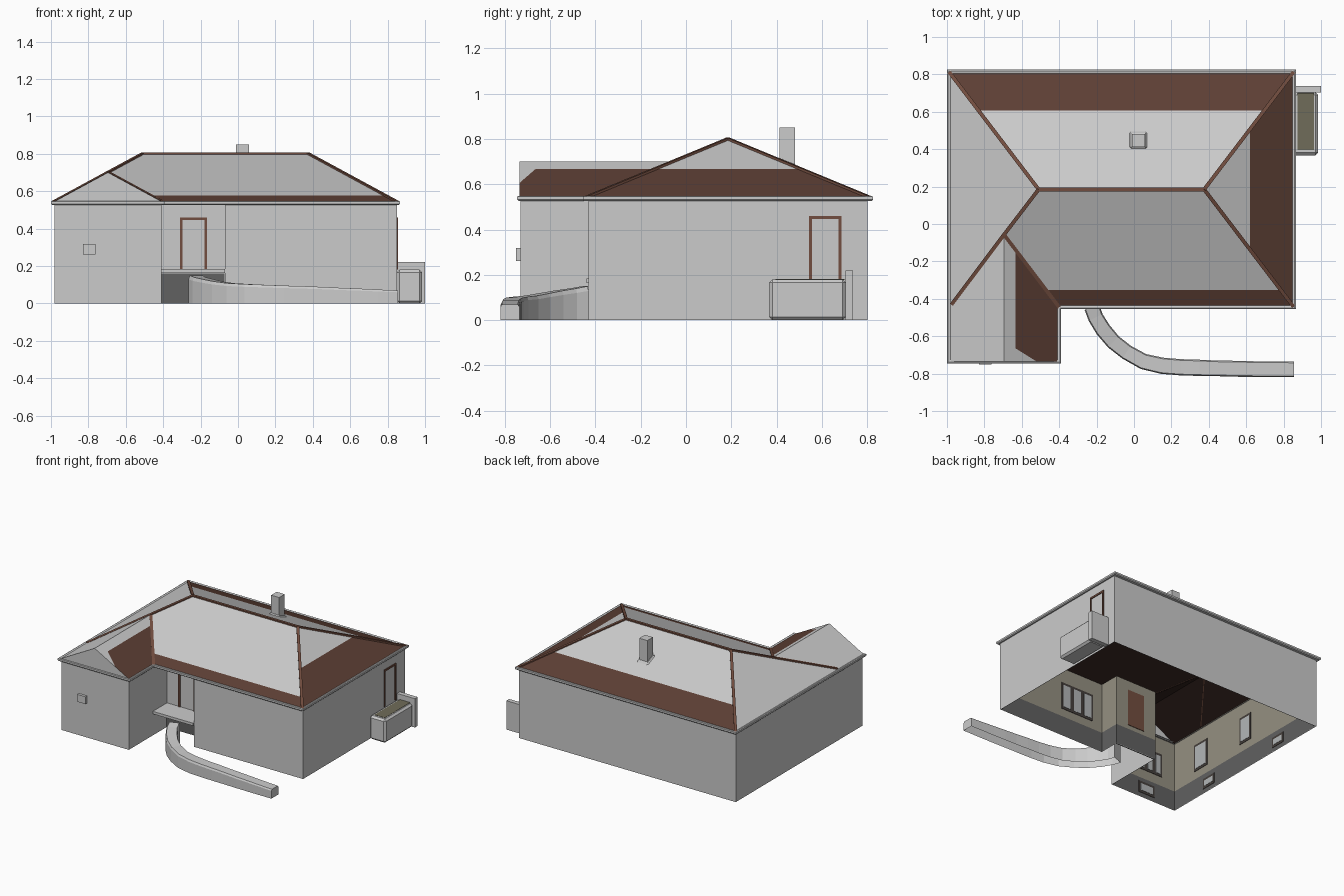
import bpy, random
from mathutils import Vector

if "Cube" in bpy.data.objects:
    bpy.data.objects.remove(bpy.data.objects["Cube"])

random.seed(4)


def mat(name, rgb):
    m = bpy.data.materials.new(name)
    m.diffuse_color = (*rgb, 1)
    m.use_nodes = True
    m.node_tree.nodes["Principled BSDF"].inputs["Base Color"].default_value = m.diffuse_color
    return m


TILE = mat("roof_tile", (0.11, 0.05, 0.035))
DARK_TILE = mat("roof_underside", (0.03, 0.015, 0.012))
WOOD = mat("brown_trim", (0.17, 0.075, 0.05))
BEIGE = mat("beige_plaster", (0.30, 0.28, 0.22))
DARK = mat("dark_base", (0.12, 0.12, 0.12))
GLASS = mat("window_glass", (0.45, 0.47, 0.48))
FRAME = mat("window_frame", (0.06, 0.05, 0.045))
MAT_TOP = mat("stoop_top", (0.16, 0.15, 0.10))


def mesh(name, verts, faces, m=None):
    me = bpy.data.meshes.new(name)
    me.from_pydata([tuple(v) for v in verts], [], faces)
    me.update()
    ob = bpy.data.objects.new(name, me)
    bpy.context.collection.objects.link(ob)
    if m:
        me.materials.append(m)
    return ob


def box(name, x0, x1, y0, y1, z0, z1, m=None, bevel=0):
    v = [(x, y, z) for z in (z0, z1) for x, y in ((x0, y0), (x1, y0), (x1, y1), (x0, y1))]
    f = [(3, 2, 1, 0), (4, 5, 6, 7)] + [(i, (i + 1) % 4, (i + 1) % 4 + 4, i + 4) for i in range(4)]
    ob = mesh(name, v, f, m)
    if bevel:
        b = ob.modifiers.new("bevel", 'BEVEL')
        b.width, b.segments = bevel, 1
    return ob


def offset(poly, d):
    """Offset a counter-clockwise right-angled outline outwards."""
    out = []
    for i, p in enumerate(poly):
        a, p, b = Vector(poly[i - 1]), Vector(p), Vector(poly[(i + 1) % len(poly)])
        e, f = (p - a).normalized(), (b - p).normalized()
        out.append(p + d * (Vector((e.y, -e.x)) + Vector((f.y, -f.x))))
    return out


def loft(name, poly, levels, m=None, flip=False):
    """Band through (offset, height) levels around an outline."""
    n, v, f = len(poly), [], []
    for d, z in levels:
        v += [(p.x, p.y, z) for p in offset(poly, d)]
    for k in range(len(levels) - 1):
        for i in range(n):
            j = (i + 1) % n
            q = (k * n + i, k * n + j, k * n + n + j, k * n + n + i)
            f.append(q[::-1] if flip else q)
    return mesh(name, v, f, m)


# Walls: open shell with a beige lining and dark base inside
OUT = [(-.98, -.73), (-.41, -.73), (-.41, -.27), (-.07, -.27), (-.07, -.43),
       (.85, -.43), (.85, .80), (-.98, .80)]
loft("outer_walls", OUT, [(0, 0), (0, .535)])
loft("inner_plaster", OUT, [(-.005, .15), (-.005, .535)], BEIGE, True)
loft("inner_base", OUT, [(-.005, 0), (-.005, .15)], DARK, True)

# Roof corner points
A, B, C, D = [Vector(p) for p in ((-.99, .815, .54), (.855, .815, .54), (.855, -.445, .54), (-.40, -.445, .54))]
WR, WL = Vector((-.40, -.735, .54)), Vector((-.99, -.735, .54))
G, V = Vector((-.695, -.735, .70)), Vector((-.695, -.057, .70))
R1, R2 = Vector((-.51, .185, .80)), Vector((.375, .185, .80))


def panel(name, pts, m=None):
    """Roof face with a dark underside."""
    n = (pts[1] - pts[0]).cross(pts[2] - pts[0])
    pts = pts if n.z > 0 else pts[::-1]
    mesh(name, pts, [tuple(range(len(pts)))], m)
    low = [p - Vector((0, 0, .008)) for p in pts][::-1]
    mesh(name + "_underside", low, [tuple(range(len(pts)))], DARK_TILE)


def slope(name, e0, e1, t0, t1, t):
    """Slope from eave e0-e1 to top t0-t1, tiled up to the fraction t."""
    a, b = e0.lerp(t0, t), e1.lerp(t1, t)
    panel(name + "_tiles", [e0, e1, b, a], TILE)
    panel(name + "_upper", [a, b, t1, t0] if (t0 - t1).length > .01 else [a, b, t0])


slope("back_slope", B, A, R2, R1, .33)
slope("right_slope", C, B, R2, R2, .49)
# front slope: tiled strip below, five-sided upper part beside the valley
fa, fb = D.lerp(V, .145 * .26 / .16), C.lerp(R2, .145)
panel("front_slope_tiles", [D, C, fb, fa], TILE)
panel("front_slope_upper", [fa, fb, R2, R1, V])
panel("left_slope", [A, WL, G, V, R1])
wa, wb = WR.lerp(G, .41), WR.lerp(G, .79) + Vector((0, .07, 0))
wc = D.lerp(V, .79)
panel("wing_slope_tiles", [WR, D, wc, wb, wa], TILE)
panel("wing_slope_upper", [G, wa, wb, wc, V])
mesh("wing_gable", [WL, WR, G], [(0, 1, 2)])


def cap(name, a, b, w=.02, h=.012):
    d = b - a
    ob = box(name, -w / 2, w / 2, -h / 2, h / 2, 0, d.length, WOOD)
    side = d.cross(Vector((0, 0, 1))).normalized()
    up = side.cross(d).normalized()
    for v in ob.data.vertices:
        c = v.co.copy()
        v.co = a + side * c.x + up * c.y + d.normalized() * c.z


# Ridge and hip caps
for i, (a, b) in enumerate(((A, R1), (B, R2), (C, R2), (R1, R2), (V, R1), (D, V),
                            (Vector((-.975, -.43, .548)), V))):
    cap("ridge_cap_%d" % i, a, b)

# Gutter around the eaves
EAVE = [(p.x, p.y) for p in (WL, WR, D, C, B, A)]
loft("gutter", EAVE, [(-.02, .526), (.004, .526), (.01, .532), (.01, .545), (.004, .548), (-.012, .544)])

# Chimney with flashing
box("chimney", -.01, .058, .413, .48, .62, .85)
fl = box("chimney_flashing", -.027, .073, .40, .497, .66, .70, None, .012)
for v in fl.data.vertices:
    v.co.z -= (v.co.y - .45) * .41


def flat_box(name, axis, pos, depth, c0, c1, z0, z1, m=None):
    """Thin box lying on a wall that faces the x or y axis."""
    lo, hi = sorted((pos, pos + depth))
    if axis == 'x':
        return box(name, lo, hi, c0, c1, z0, z1, m)
    return box(name, c0, c1, lo, hi, z0, z1, m)


def door(name, axis, pos, depth, c0, c1, z0, z1, t=.014):
    flat_box(name + "_left_jamb", axis, pos, depth, c0, c0 + t, z0, z1, WOOD)
    flat_box(name + "_right_jamb", axis, pos, depth, c1 - t, c1, z0, z1, WOOD)
    flat_box(name + "_lintel", axis, pos, depth, c0 + t, c1 - t, z1 - t, z1, WOOD)


door("front_door", 'y', -.27, -.008, -.31, -.165, .18, .46)
door("side_door", 'x', .85, .006, .543, .687, .18, .46)
flat_box("front_door_inside", 'y', -.264, .004, -.31, -.165, .18, .46, WOOD)
flat_box("side_door_inside", 'x', .844, -.004, .543, .687, .18, .46, WOOD)

# Windows on the inside of the walls: axis, wall, inward sign, centre, width, bottom, top
for i, (ax, pos, s, c, w, z0, z1) in enumerate((
        ('y', -.43, 1, .16, .28, .21, .42), ('x', -.98, 1, -.44, .14, .21, .42),
        ('x', -.98, 1, .04, .12, .21, .42), ('x', -.98, 1, -.355, .12, .03, .11),
        ('x', -.98, 1, .39, .12, .03, .11), ('y', -.73, 1, -.72, .14, .03, .12),
        ('y', -.73, 1, -.75, .22, .22, .40))):
    p = pos + s * .006
    flat_box("window_frame_%d" % i, ax, p, s * .003, c - w / 2, c + w / 2, z0, z1, FRAME)
    n = 3 if w > .2 else 1
    for k in range(n):
        a = c - w / 2 + w * k / n
        flat_box("window_pane_%d_%d" % (i, k), ax, p + s * .003, s * .002,
                 a + .015, a + w / n - .015, z0 + .018, z1 - .018, GLASS)

# Porch slab and dark recess below it
box("porch_slab", -.41, -.07, -.44, -.27, .163, .183)
box("porch_base", -.409, -.071, -.278, -.272, 0, .16, DARK)

# Side stoop with its screen wall
box("side_stoop", .85, .985, .367, .705, 0, .18, None, .014)
box("stoop_mat", .875, .962, .395, .70, .178, .182, MAT_TOP)
box("stoop_wall", .85, 1.0, .703, .737, 0, .22)

# Meter box on the wing front
box("meter_box", -.83, -.762, -.75, -.73, .262, .318)

# Curved garden wall sinking away from the porch, open below
PATH = [(-.225, -.445, .15), (-.205, -.50, .14), (-.165, -.565, .13), (-.11, -.63, .118),
        (-.04, -.685, .108), (.05, -.735, .103), (.15, -.758, .099), (.25, -.766, .095),
        (.35, -.769, .092), (.45, -.772, .088), (.55, -.774, .083), (.65, -.776, .079),
        (.75, -.777, .074), (.855, -.777, .069)]
vs, fs = [], []
for i, (x, y, h) in enumerate(PATH):
    a, b = PATH[max(i - 1, 0)], PATH[min(i + 1, len(PATH) - 1)]
    t = Vector((b[0] - a[0], b[1] - a[1])).normalized()
    w = .043 + random.uniform(-.002, .001)
    for u, z in ((-1, 0), (-1, .86), (-.85, 1), (.85, 1), (1, .86), (1, 0)):
        vs.append((x - t.y * w * u, y + t.x * w * u, h * z))
    if i:
        o = 6 * (i - 1)
        fs += [(o + k, o + k + 6, o + k + 7, o + k + 1) for k in range(5)]
fs += [tuple(range(6)), tuple(len(vs) - 1 - k for k in range(6))]
mesh("garden_wall", vs, fs)
